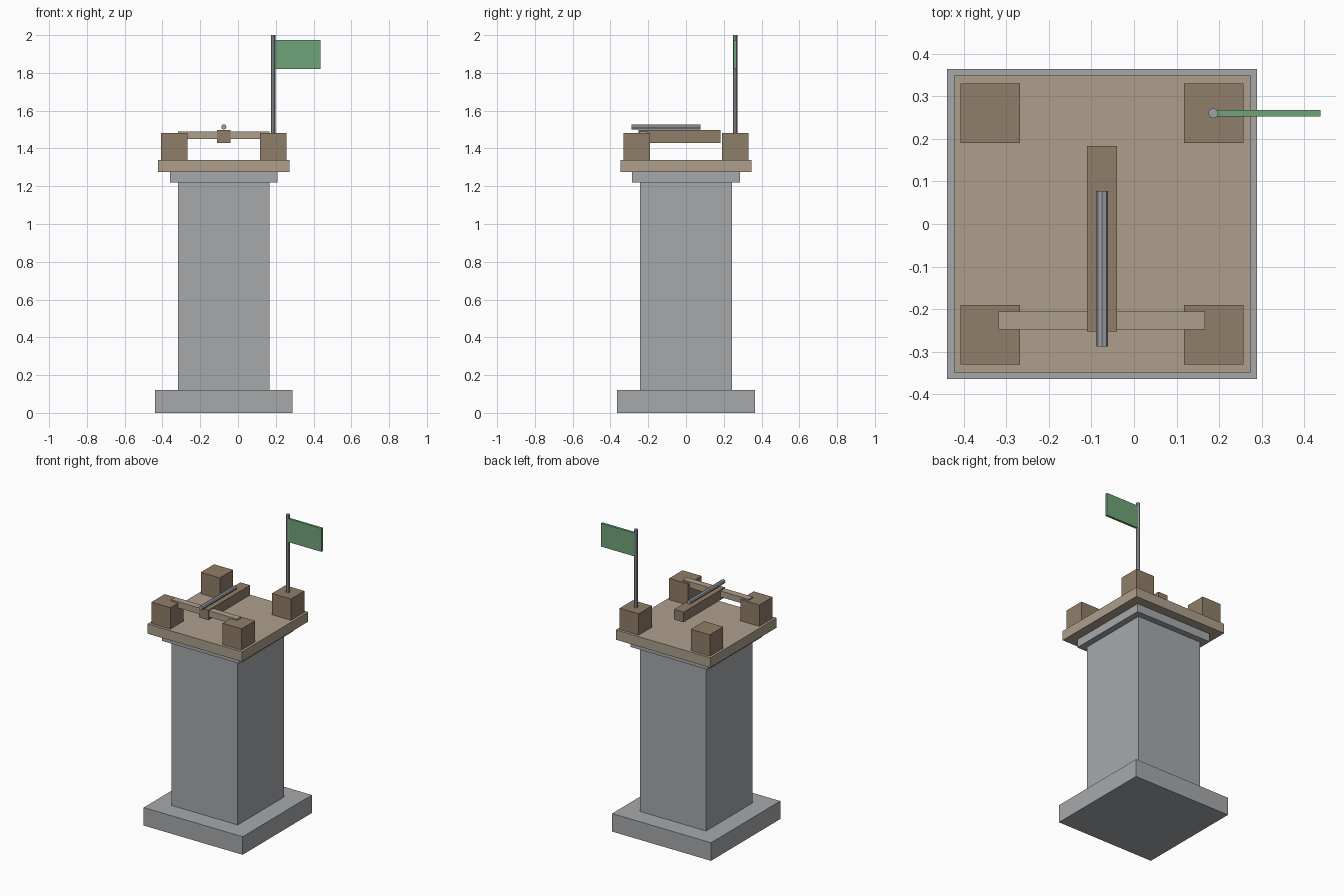
import bpy
from math import pi

if "Cube" in bpy.data.objects:
    bpy.data.objects.remove(bpy.data.objects["Cube"], do_unlink=True)


def material(name, rgb):
    mat = bpy.data.materials.new(name)
    mat.use_nodes = True
    mat.diffuse_color = (*rgb, 1)
    mat.node_tree.nodes["Principled BSDF"].inputs["Base Color"].default_value = (*rgb, 1)
    return mat


stone = material("grey stone", (0.38, 0.395, 0.41))
light_wood = material("light wood", (0.42, 0.35, 0.265))
dark_wood = material("dark wood", (0.28, 0.21, 0.14))
steel = material("steel", (0.34, 0.36, 0.39))
green = material("green cloth", (0.16, 0.37, 0.19))

AXIS = -0.075  # x of the tower's centre line


def box(name, mat, x, y, z):
    """Box from (min, max) pairs along each axis."""
    spans = (x, y, z)
    bpy.ops.mesh.primitive_cube_add(size=1, location=[(a + b) / 2 for a, b in spans])
    ob = bpy.context.object
    ob.name = name
    ob.scale = [b - a for a, b in spans]
    bpy.ops.object.transform_apply(location=False, rotation=False, scale=True)
    ob.data.materials.append(mat)
    return ob


def slab(name, mat, half, z, x=AXIS, y=0):
    """Square block around a vertical axis."""
    return box(name, mat, (x - half, x + half), (y - half, y + half), z)


def rod(name, mat, radius, length, location, rotation=(0, 0, 0)):
    bpy.ops.mesh.primitive_cylinder_add(vertices=8, radius=radius, depth=length,
                                        location=location, rotation=rotation)
    ob = bpy.context.object
    ob.name = name
    ob.data.materials.append(mat)
    return ob


# Tower
slab("base", stone, 0.364, (0, 0.12))
slab("shaft", stone, 0.243, (0.12, 1.22))
slab("collar", stone, 0.285, (1.22, 1.275))
slab("platform", light_wood, 0.348, (1.275, 1.34))

# Corner blocks
for side, sx in (("left", 1), ("right", -1)):
    for end, sy in (("front", -1), ("back", 1)):
        slab(f"{end}_{side}_corner_block", dark_wood, 0.07, (1.34, 1.482),
             AXIS + sx * 0.262, sy * 0.26)

# Mounted crossbow
box("crossbow_stock", dark_wood, (-0.11, -0.04), (-0.252, 0.183), (1.43, 1.497))
box("crossbow_limb", light_wood, (-0.318, 0.167), (-0.248, -0.205), (1.45, 1.491))
rod("crossbow_bolt", steel, 0.014, 0.365, (AXIS, -0.105, 1.514), (pi / 2, 0, 0))

# Flag
rod("flagpole", steel, 0.012, 0.52, (0.186, 0.26, 1.74))
box("flag", green, (0.19, 0.438), (0.252, 0.268), (1.82, 1.975))
